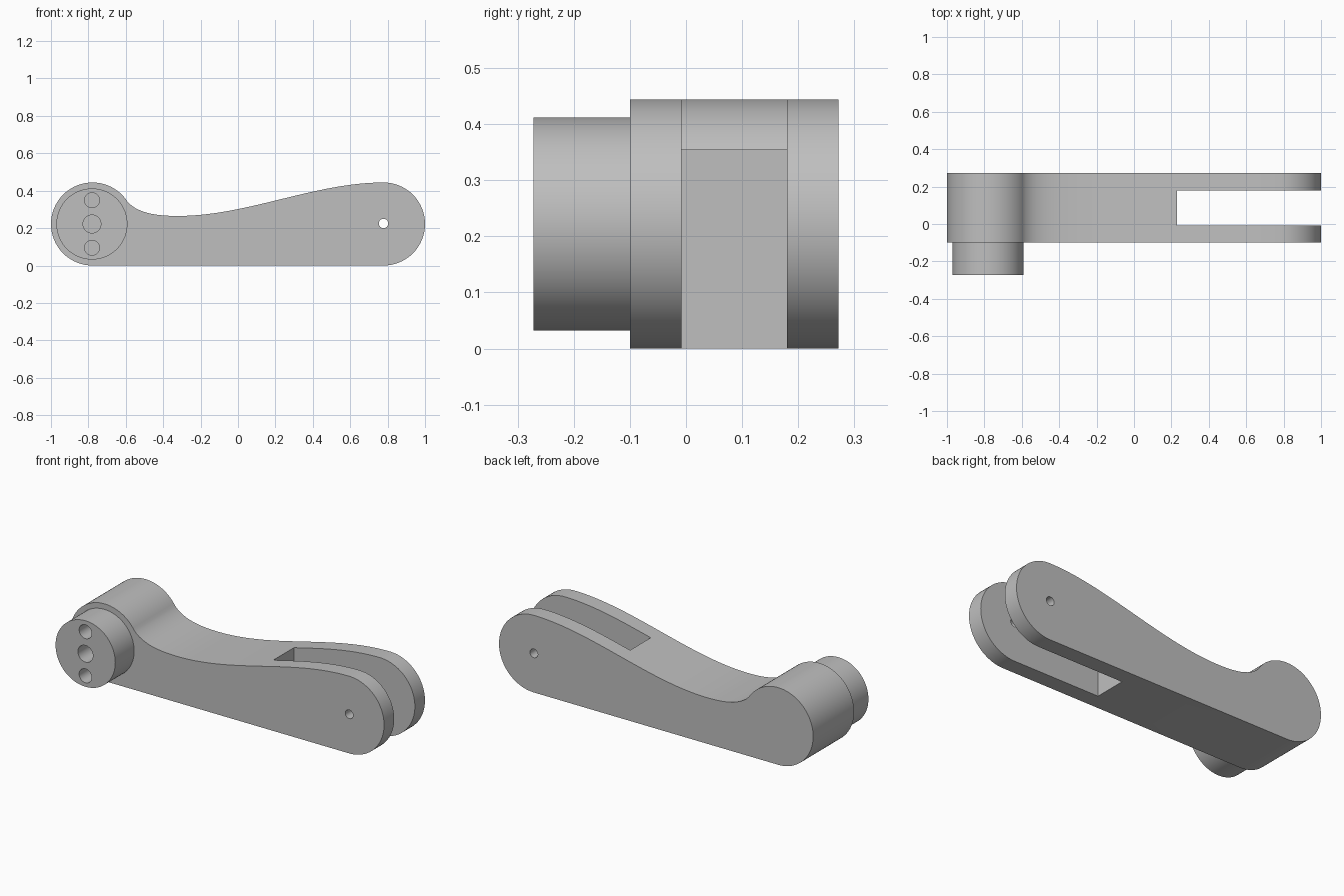
import bpy, bmesh
from math import sin, cos, radians, atan2, degrees
from mathutils import Vector
from mathutils.geometry import interpolate_bezier

cube = bpy.data.objects.get("Cube")
if cube:
    bpy.data.objects.remove(cube)

R = 0.222               # end radius of the arm
END_X = 0.778           # distance of both end centres from the middle
FRONT, BACK = -0.10, 0.272

grey = bpy.data.materials.new("mid grey")
grey.use_nodes = True
colour = (0.52, 0.52, 0.52, 1)
grey.diffuse_color = colour
grey.node_tree.nodes["Principled BSDF"].inputs["Base Color"].default_value = colour


def arc(cx, cz, r, start, end, n):
    angles = [radians(start + (end - start) * i / n) for i in range(n + 1)]
    return [Vector((cx + r * cos(a), cz + r * sin(a))) for a in angles]


def prism(name, outline, y0, y1):
    """Extrude an x-z outline from y0 to y1."""
    bm = bmesh.new()
    face = bm.faces.new([bm.verts.new((p[0], y0, p[1])) for p in outline])
    out = bmesh.ops.extrude_face_region(bm, geom=[face])
    moved = [v for v in out["geom"] if isinstance(v, bmesh.types.BMVert)]
    bmesh.ops.translate(bm, verts=moved, vec=(0, y1 - y0, 0))
    bmesh.ops.recalc_face_normals(bm, faces=bm.faces)
    mesh = bpy.data.meshes.new(name)
    bm.to_mesh(mesh)
    bm.free()
    mesh.materials.append(grey)
    obj = bpy.data.objects.new(name, mesh)
    bpy.context.collection.objects.link(obj)
    return obj


def cylinder(name, x, z, r, y0, y1, n=64):
    return prism(name, arc(x, z, r, 0, 360, n)[:-1], y0, y1)


def cut(obj, cutters):
    """Subtract the cutters, apply the result and discard them."""
    bpy.ops.object.select_all(action="DESELECT")
    bpy.context.view_layer.objects.active = obj
    obj.select_set(True)
    for c in cutters:
        c.hide_render = True
        mod = obj.modifiers.new("cut", "BOOLEAN")
        mod.operation, mod.solver, mod.object = "DIFFERENCE", "EXACT", c
        bpy.ops.object.modifier_apply(modifier=mod.name)
        bpy.data.objects.remove(c)
    bpy.ops.object.shade_smooth_by_angle(angle=radians(30))


# Arm outline: round ends joined by a flat underside and a swept top
neck = Vector((-0.60, 0.353))
low = Vector((-0.32, 0.265))
crest = Vector((END_X, 2 * R))
neck_angle = degrees(atan2(neck.y - R, neck.x + END_X))
third = Vector(((crest.x - low.x) / 3, 0))
dip = interpolate_bezier(neck, neck + Vector((0.055, -0.076)),
                         low - Vector((0.11, 0)), low, 20)
sweep = interpolate_bezier(low, low + third, crest - third, crest, 32)
top = [Vector(p[:2]) for p in dip[1:] + sweep[1:-1]]
outline = (arc(END_X, R, R, -90, 90, 40)
           + top[::-1]
           + arc(-END_X, R, R, neck_angle, 270, 52))
arm = prism("crank_arm", outline, FRONT, BACK)

# Fork slot and cross pin hole at the wide end
slot = prism("slot_cutter", [(0.23, -0.2), (1.2, -0.2), (1.2, 0.7), (0.23, 0.7)],
             -0.008, 0.18)
pin = cylinder("pin_cutter", END_X, 0.225, 0.025, -0.5, 0.5, 32)
cut(arm, [slot, pin])

# Round boss with three blind holes
boss = cylinder("round_boss", -0.781, R, 0.19, -0.272, FRONT + 0.004, 96)
holes = [cylinder("hole_cutter", -0.781, R + dz, r, -0.4, FRONT - 0.005, 40)
         for dz, r in ((-0.127, 0.04), (0, 0.048), (0.127, 0.04))]
cut(boss, holes)
